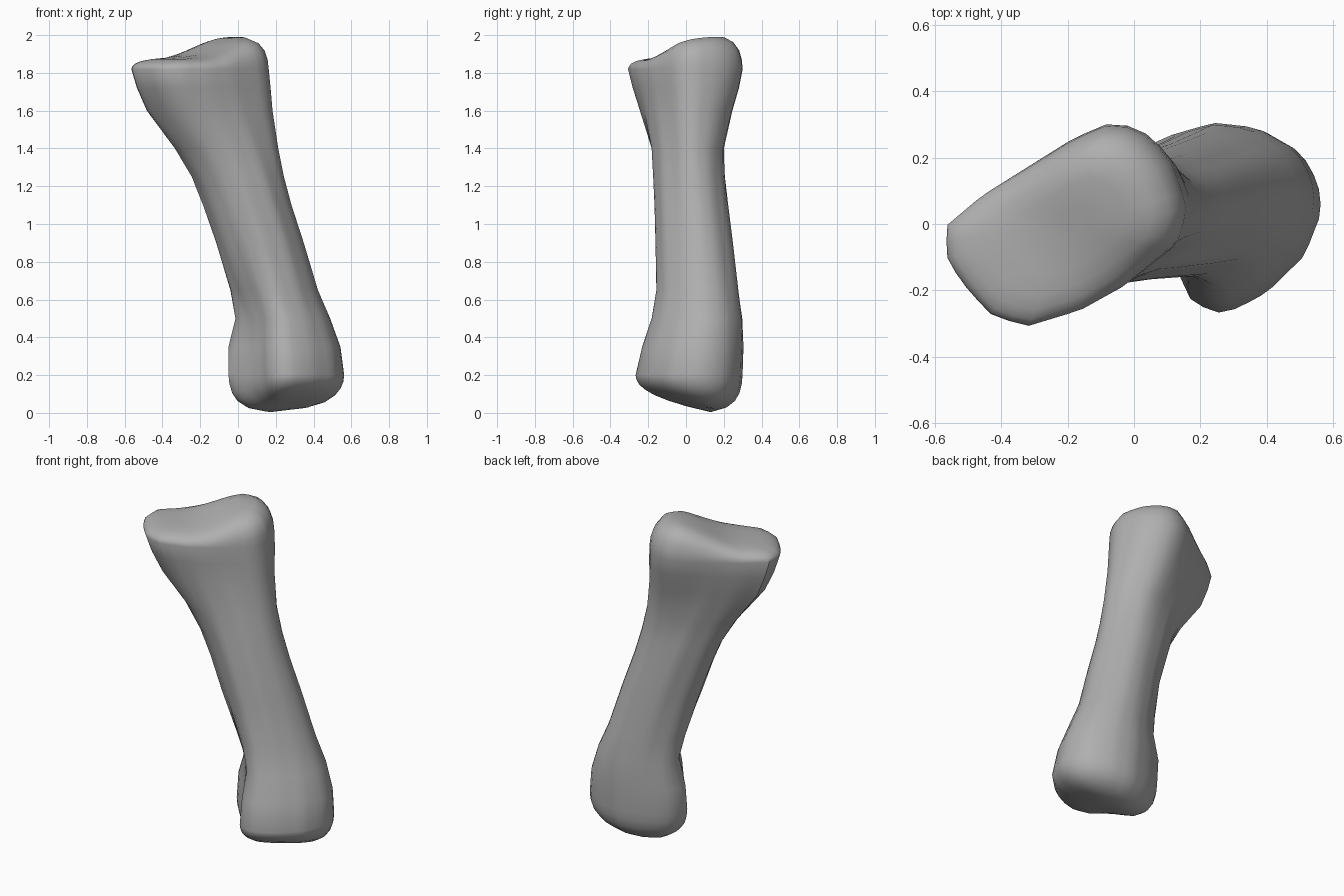
import bpy
import bmesh
import math
from mathutils import Vector
from mathutils.geometry import intersect_line_line_2d

SIDES = 40

cube = bpy.data.objects.get("Cube")
if cube:
    bpy.data.objects.remove(cube, do_unlink=True)

# Outlines of the widened upper end, the ridged shaft and the kidney-shaped lower end
HEAD = [(-.56, 0), (-.45, .09), (-.17, .26), (-.06, .305), (.03, .29), (.12, .21),
        (.16, .12), (.18, .04), (.15, -.05), (-.02, -.18), (-.15, -.25),
        (-.32, -.3), (-.43, -.26), (-.52, -.16), (-.56, -.09)]
SHAFT = [(.05, -1), (.6, -.75), (.93, -.2), (1, .2), (.88, .57), (.45, .95), (.1, 1),
         (-.4, .85), (-.85, .4), (-1, 0), (-.82, -.5), (-.4, -.85)]
FOOT = [(-.05, .07), (-.04, .14), (0, .2), (.1, .26), (.25, .305), (.38, .29),
        (.5, .22), (.55, .13), (.56, .04), (.51, -.09), (.4, -.2), (.31, -.25),
        (.24, -.265), (.17, -.22), (.13, -.13), (.07, -.05), (0, .01)]

# Height, then the left-right and front-back limits of the bone there
STATIONS = [
    (.2, -.055, .565, -.27, .3), (.35, -.055, .545, -.235, .305),
    (.5, -.02, .49, -.185, .3), (.65, -.05, .425, -.16, .28),
    (.9, -.115, .35, -.165, .25), (1.1, -.185, .285, -.17, .225),
    (1.25, -.245, .245, -.18, .21), (1.4, -.335, .215, -.195, .205),
    (1.6, -.485, .185, -.25, .25), (1.72, -.535, .175, -.285, .285),
    (1.82, -.565, .165, -.31, .305),
]


def smooth(low, high, value):
    t = min(max((value - low) / (high - low), 0), 1)
    return t * t * (3 - 2 * t)


def unit_outline(points):
    """Fit an outline into a unit box and sample it at even angles."""
    xs, ys = zip(*points)
    mid = Vector((max(xs) + min(xs), max(ys) + min(ys))) / 2
    half = Vector((max(xs) - min(xs), max(ys) - min(ys))) / 2
    pts = [Vector(((x - mid.x) / half.x, (y - mid.y) / half.y)) for x, y in points]
    samples = []
    for i in range(SIDES):
        a = math.tau * i / SIDES
        ray = Vector((math.cos(a), math.sin(a))) * 3
        hits = [intersect_line_line_2d(Vector((0, 0)), ray, p, pts[j - 1])
                for j, p in enumerate(pts)]
        samples.append(max((h for h in hits if h), key=lambda h: h.length))
    return samples


head, shaft, foot = (unit_outline(o) for o in (HEAD, SHAFT, FOOT))


def section(z, x0, x1, y0, y1):
    """Blend the outlines by height and fit them to the limits."""
    top, low = smooth(1.1, 1.75, z), 1 - smooth(.3, .9, z)
    ring = []
    for h, s, f in zip(head, shaft, foot):
        p = s * (1 - top - low) + h * top + f * low
        ring.append(Vector(((x0 + x1) / 2 + p.x * (x1 - x0) / 2,
                            (y0 + y1) / 2 + p.y * (y1 - y0) / 2, z)))
    return ring


def head_height(x, y):
    return 1.88 + .14 * smooth(-.3, .18, .7 * (x + y))


def foot_height(x, y):
    return .12 * max(0, x - .17) + .25 * max(0, .13 - y)


def cap(rim, height):
    """Rounded rings running inward from the rim to a joint surface."""
    mid = sum(rim, Vector()) / len(rim)
    rings = []
    for scale, rise in ((.985, .25), (.94, .5), (.85, .72), (.7, .89), (.48, .98), (.2, 1)):
        ring = []
        for p in rim:
            q = mid.lerp(p, scale)
            q.z = p.z + (height(q.x, q.y) - p.z) * rise
            ring.append(q)
        rings.append(ring)
    return rings


# Shaft and both joint ends as one continuous skin
body = [section(*s) for s in STATIONS]
rings = cap(body[0], foot_height)[::-1] + body + cap(body[-1], head_height)
bm = bmesh.new()
loops = [[bm.verts.new(p) for p in ring] for ring in rings]
for lower, upper in zip(loops, loops[1:]):
    for i in range(SIDES):
        bm.faces.new((lower[i - 1], lower[i], upper[i], upper[i - 1]))
bm.faces.new(loops[0][::-1])
bm.faces.new(loops[-1])
bmesh.ops.recalc_face_normals(bm, faces=bm.faces)
mesh = bpy.data.meshes.new("bone")
bm.to_mesh(mesh)
bm.free()
bone = bpy.data.objects.new("bone", mesh)
bpy.context.collection.objects.link(bone)

# Plain grey bone colour
grey = bpy.data.materials.new("bone grey")
grey.use_nodes = True
colour = (.43, .43, .43, 1)
grey.diffuse_color = colour
grey.node_tree.nodes["Principled BSDF"].inputs["Base Color"].default_value = colour
mesh.materials.append(grey)

bpy.context.view_layer.objects.active = bone
bone.select_set(True)
bpy.ops.object.shade_smooth_by_angle(angle=math.radians(40))
